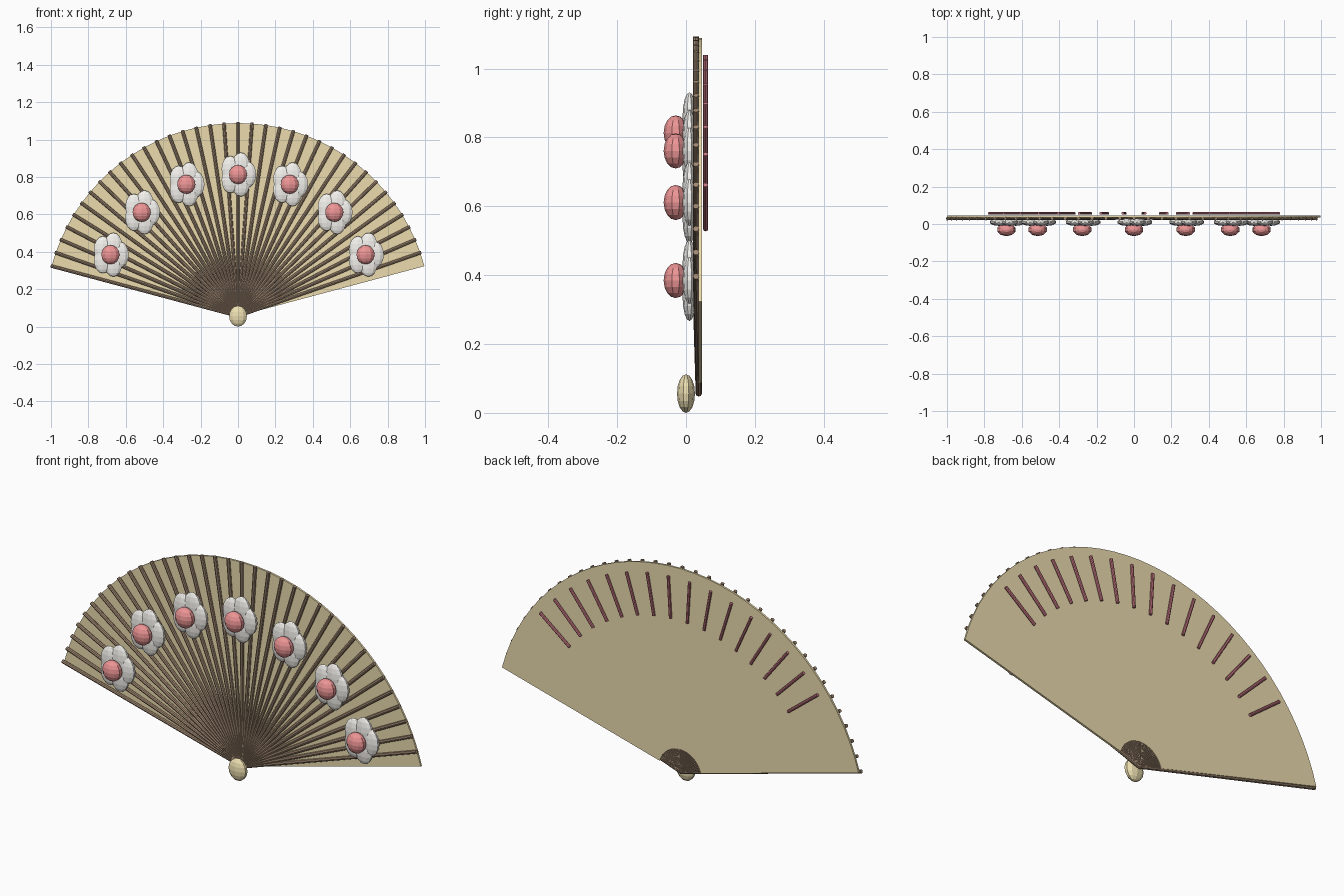
import bpy, bmesh
from math import radians, sin, cos
from mathutils import Vector, Matrix

if "Cube" in bpy.data.objects:
    bpy.data.objects.remove(bpy.data.objects["Cube"])

PIVOT_Z = 0.06


def material(name, rgb):
    m = bpy.data.materials.new(name)
    m.diffuse_color = (*rgb, 1)
    m.use_nodes = True
    m.node_tree.nodes["Principled BSDF"].inputs["Base Color"].default_value = m.diffuse_color
    return m


GOLD = material("gold_paper", (0.83, 0.71, 0.42))
BROWN = material("brown_wood", (0.36, 0.25, 0.17))
WHITE = material("white_petal", (0.91, 0.89, 0.85))
RED = material("red_center", (0.85, 0.30, 0.30))
CRIMSON = material("crimson_stick", (0.56, 0.18, 0.22))
BRASS = material("brass", (0.85, 0.74, 0.44))


def polar(deg, r, y):
    a = radians(deg)
    return Vector((r * cos(a), y, PIVOT_Z + r * sin(a)))


def finish(name, bm, mat):
    bmesh.ops.recalc_face_normals(bm, faces=bm.faces)
    me = bpy.data.meshes.new(name)
    bm.to_mesh(me)
    bm.free()
    me.materials.append(mat)
    ob = bpy.data.objects.new(name, me)
    bpy.context.collection.objects.link(ob)
    return ob


def add_ball(bm, center, scale, segs, rings):
    mat = Matrix.Translation(center) @ Matrix.Diagonal((*scale, 1))
    bmesh.ops.create_uvsphere(bm, u_segments=segs, v_segments=rings, radius=1, matrix=mat)


def rod(name, p, q, radius, sides, mat):
    bm = bmesh.new()
    d = q - p
    m = Matrix.Translation((p + q) / 2) @ d.to_track_quat('Z', 'Y').to_matrix().to_4x4()
    bmesh.ops.create_cone(bm, cap_ends=True, segments=sides, radius1=radius,
                          radius2=radius, depth=d.length, matrix=m)
    return finish(name, bm, mat)


# Paper leaf: a thin ring sector behind the ribs
bm = bmesh.new()
rows = []
for i in range(37):
    a = 15 + 150 * i / 36
    rows.append([bm.verts.new(polar(a, r, y)) for r, y in
                 ((0.12, 0.036), (1.032, 0.036), (1.032, 0.046), (0.12, 0.046))])
for s, t in zip(rows, rows[1:]):
    for k in range(4):
        n = (k + 1) % 4
        bm.faces.new((s[k], s[n], t[n], t[k]))
bm.faces.new(rows[0])
bm.faces.new(rows[-1])
finish("fan_leaf", bm, GOLD)

# Ribs: start at the left edge, leave the right edge free, lean slightly forward
for i in range(36):
    a = 165 - 150 * i / 36
    rod(f"rib_{i + 1}", polar(a, 0.0, 0.037), polar(a, 1.037, 0.029), 0.009, 8, BROWN)

# Seven flowers: five overlapping flat petals and a raised center
for i in range(7):
    c = polar(90 + (i - 3) * 150 / 7, 0.757, 0.01)
    bm = bmesh.new()
    for k in range(5):
        t = radians(72 * k)
        add_ball(bm, c + Vector((0.05 * cos(t), 0, 0.05 * sin(t))), (0.05, 0.02, 0.07), 10, 8)
    finish(f"flower_petals_{i + 1}", bm, WHITE)
    bm = bmesh.new()
    add_ball(bm, c + Vector((0, -0.04, 0)), (0.051, 0.035, 0.051), 10, 8)
    finish(f"flower_center_{i + 1}", bm, RED)

# Short decorative sticks on the back
for i in range(16):
    a = 38 + 104 * i / 15
    rod(f"back_stick_{i + 1}", polar(a, 0.775, 0.057), polar(a, 0.985, 0.057), 0.0075, 8, CRIMSON)

# Pivot knob
bm = bmesh.new()
add_ball(bm, Vector((0, 0, PIVOT_Z)), (0.05, 0.026, 0.056), 10, 8)
finish("pivot_knob", bm, BRASS)

# Rest the lowest point on the ground
for ob in bpy.context.collection.objects:
    ob.location.z -= 0.004
